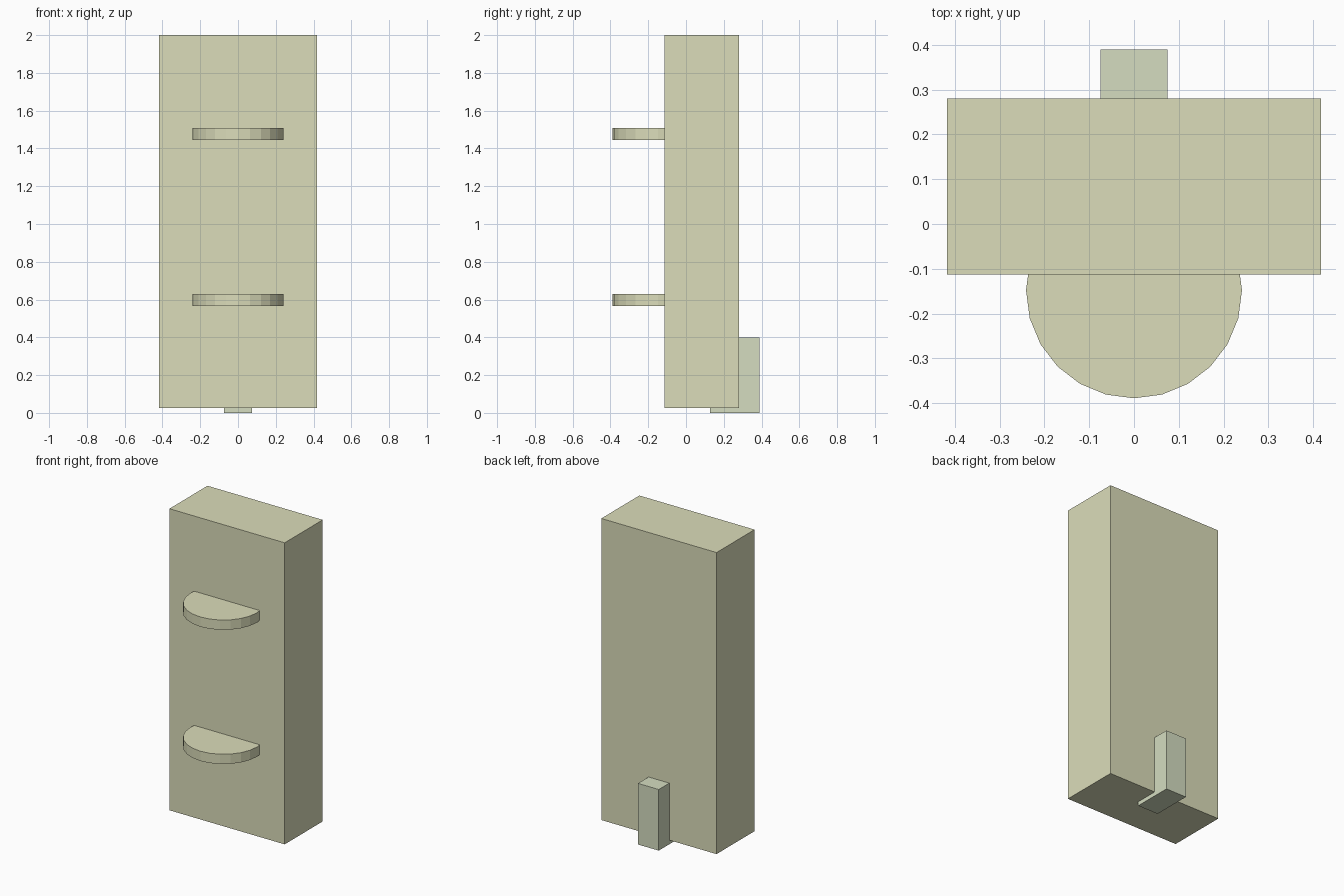
import bpy

if "Cube" in bpy.data.objects:
    bpy.data.objects.remove(bpy.data.objects["Cube"])


def material(name, color):
    mat = bpy.data.materials.new(name)
    mat.diffuse_color = color
    mat.use_nodes = True
    mat.node_tree.nodes["Principled BSDF"].inputs["Base Color"].default_value = mat.diffuse_color
    return mat


def box(name, lo, hi, mat):
    centre = [(a + b) / 2 for a, b in zip(lo, hi)]
    bpy.ops.mesh.primitive_cube_add(size=1, location=centre)
    ob = bpy.context.object
    ob.name = name
    ob.scale = [b - a for a, b in zip(lo, hi)]
    bpy.ops.object.transform_apply(location=False, rotation=False, scale=True)
    ob.data.materials.append(mat)
    return ob


cream = material("cream", (0.71, 0.72, 0.49, 1))
pale_green = material("pale_green", (0.66, 0.72, 0.53, 1))

# Tall main slab
box("body", (-0.417, -0.113, 0.027), (0.417, 0.28, 2.0), cream)

# Foot block let into the back of the slab and sticking out below it
box("rear_foot", (-0.075, 0.128, 0.0), (0.075, 0.389, 0.4), pale_green)

# Two 24-sided round shelves set into the front face
for name, z in (("lower_shelf", 0.5985), ("upper_shelf", 1.4765)):
    bpy.ops.mesh.primitive_cylinder_add(vertices=24, radius=0.241, depth=0.064,
                                        location=(0, -0.148, z))
    shelf = bpy.context.object
    shelf.name = name
    shelf.data.materials.append(cream)
